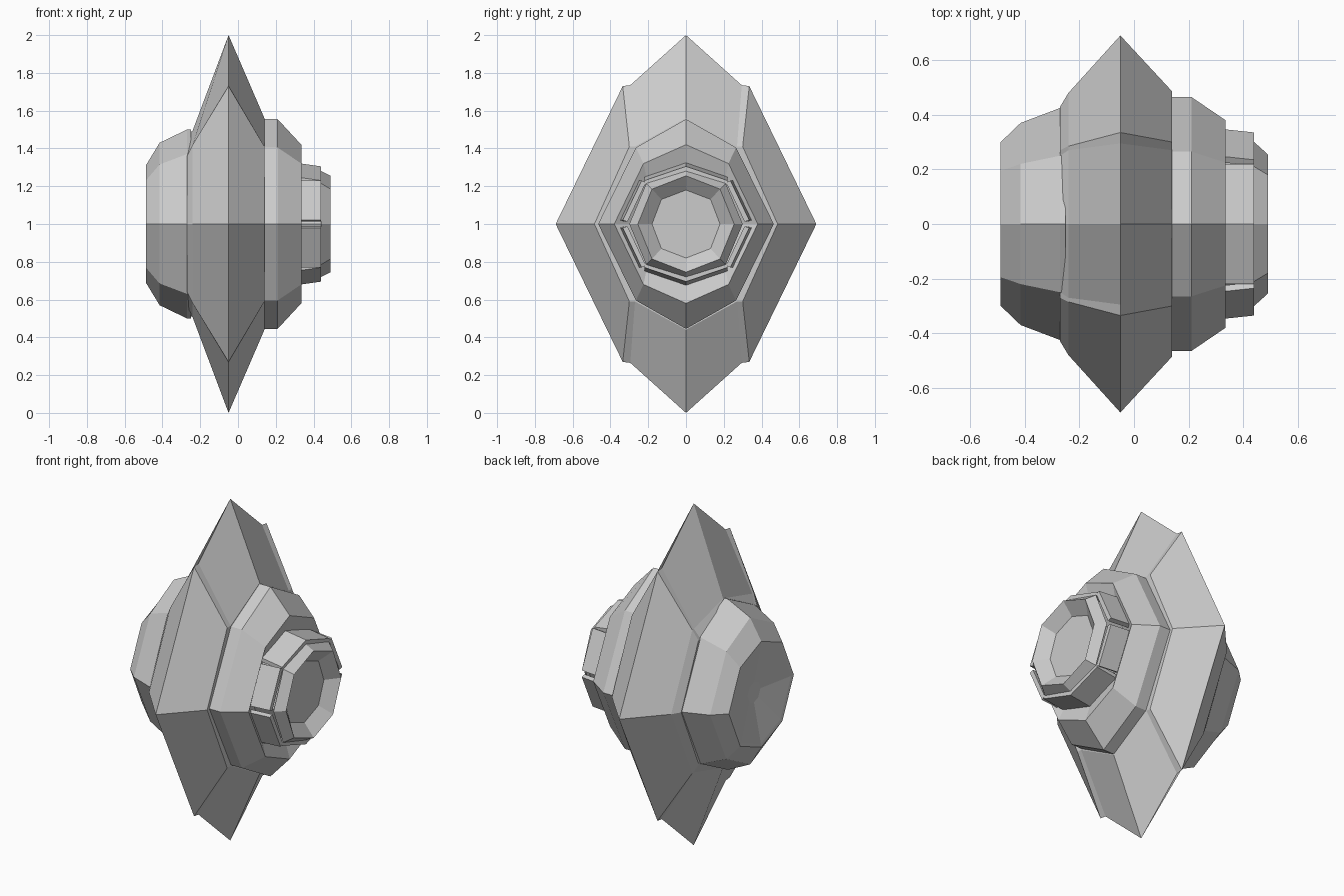
import bpy, bmesh

if "Cube" in bpy.data.objects:
    bpy.data.objects.remove(bpy.data.objects["Cube"])

CZ = 1.0  # height of the central axis


def ring(quarter):
    """Mirror a quarter outline (top point to side point) into a full loop."""
    q = list(quarter)
    half = q + [(y, -z) for y, z in reversed(q[:-1])]
    return half + [(-y, z) for y, z in reversed(half[1:-1])]


def loft(name, sections):
    """Skin loops of (y, z) points placed along x, capping both ends."""
    bm = bmesh.new()
    loops = [[bm.verts.new((x, y, CZ + z)) for y, z in pts] for x, pts in sections]
    n = len(loops[0])
    for a, b in zip(loops, loops[1:]):
        for i in range(n):
            j = (i + 1) % n
            bm.faces.new((a[i], a[j], b[j], b[i]))
    bm.faces.new(loops[0])
    bm.faces.new(loops[-1])
    bmesh.ops.recalc_face_normals(bm, faces=bm.faces)
    mesh = bpy.data.meshes.new(name)
    bm.to_mesh(mesh)
    bm.free()
    ob = bpy.data.objects.new(name, mesh)
    bpy.context.collection.objects.link(ob)
    return ob


def rings(name, sections):
    return loft(name, [(x, ring(q)) for x, q in sections])


# big pointed blade ring
blade = rings("blade_ring", [
    (-.27, [(0, .47), (.25, .36), (.27, .36), (.43, 0)]),
    (-.24, [(0, .495), (.27, .42), (.285, .42), (.48, 0)]),
    (-.05, [(0, 1.0), (.295, .735), (.335, .73), (.69, 0)]),
    (.14, [(0, .56), (.27, .41), (.30, .41), (.485, 0)]),
])

# rear housing with a shallow dished end
rings("rear_housing", [
    (-.25, [(0, .50), (.25, .37), (.425, 0)]),
    (-.27, [(0, .50), (.25, .37), (.425, 0)]),
    (-.415, [(0, .43), (.22, .315), (.37, 0)]),
    (-.488, [(0, .31), (.195, .23), (.30, 0)]),
    (-.485, [(0, .29), (.18, .215), (.28, 0)]),
    (-.44, [(0, .06), (.04, .045), (.06, 0)]),
])

# front collar, dished behind the nozzle
rings("front_collar", [
    (.12, [(0, .555), (.265, .405), (.465, 0)]),
    (.21, [(0, .555), (.265, .405), (.465, 0)]),
    (.335, [(0, .42), (.225, .32), (.38, 0)]),
    (.29, [(0, .27), (.20, .20), (.28, 0)]),
])

# nozzle core and recessed rim
rings("nozzle", [
    (.27, [(0, .265), (.19, .20), (.275, 0)]),
    (.44, [(0, .265), (.19, .20), (.275, 0)]),
    (.44, [(0, .28), (.21, .215), (.30, 0)]),
    (.49, [(0, .255), (.18, .185), (.255, 0)]),
    (.43, [(0, .18), (.13, .13), (.18, 0)]),
])

# armour plates around the nozzle
for s in (1, -1):
    cap = [(-.22, .25), (0, .325), (.22, .25), (.22, .228), (0, .30), (-.22, .228)]
    tip = [(y, z - .02) for y, z in cap]
    loft("end_plate", [(.30, [(y, s * z) for y, z in cap]),
                       (.44, [(y, s * z) for y, z in tip])])
    for t in (1, -1):
        side = [(.25, .23), (.35, .02), (.325, .012), (.228, .218)]
        loft("side_plate", [(.30, [(t * y, s * z) for y, z in side]),
                            (.44, [(t * (y - .015), s * z) for y, z in side])])
